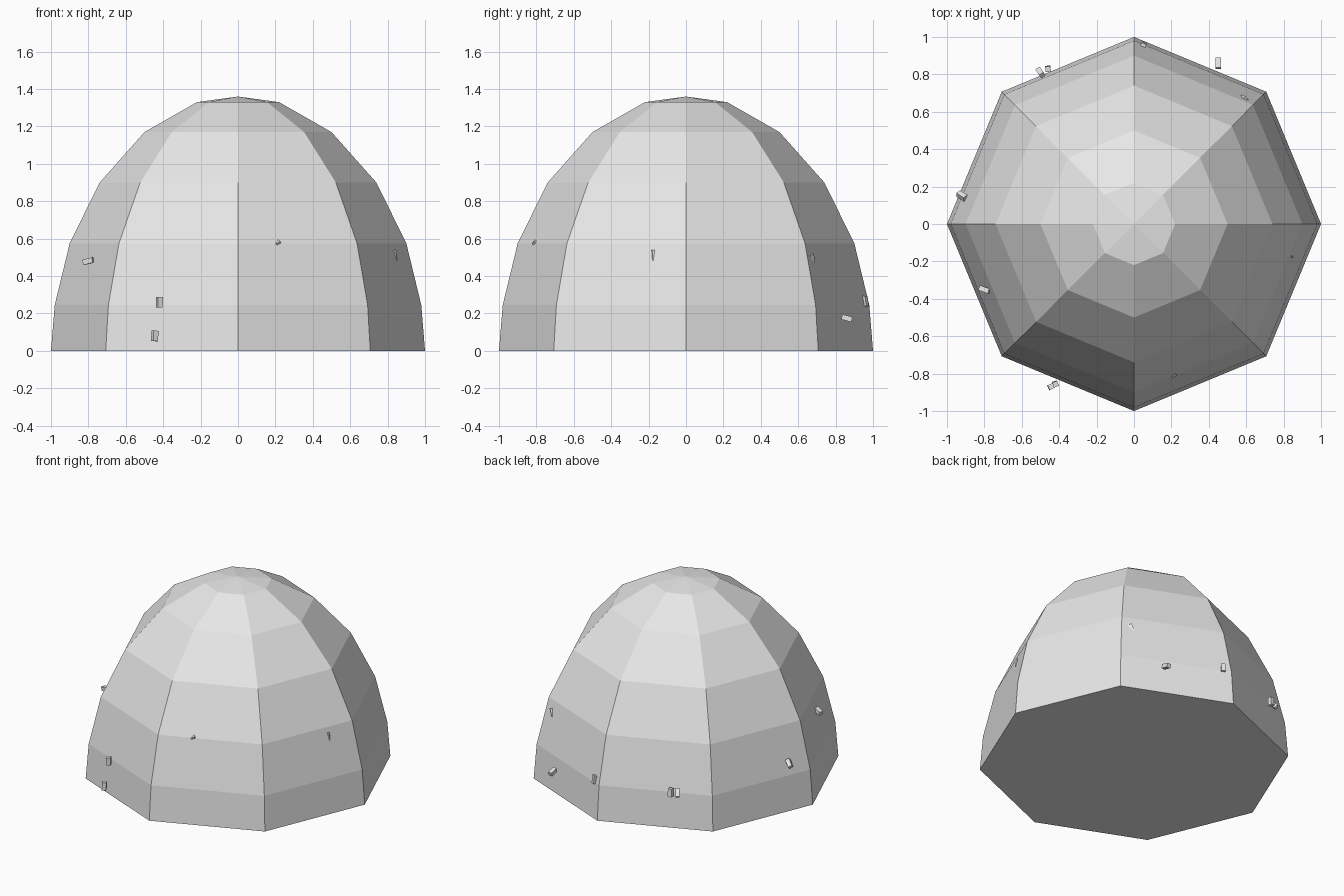
import bpy, bmesh
from math import cos, sin, pi, radians

cube = bpy.data.objects.get("Cube")
if cube:
    bpy.data.objects.remove(cube, do_unlink=True)

grey = bpy.data.materials.new("light grey")
grey.use_nodes = True
colour = (0.8, 0.8, 0.8, 1)
grey.diffuse_color = colour
grey.node_tree.nodes["Principled BSDF"].inputs["Base Color"].default_value = colour


def add_object(name, bm):
    mesh = bpy.data.meshes.new(name)
    bm.to_mesh(mesh)
    bm.free()
    mesh.materials.append(grey)
    obj = bpy.data.objects.new(name, mesh)
    bpy.context.collection.objects.link(obj)
    return obj


# Eight-sided faceted dome: stacked rings, a flat base and a shallow cap
SIDES = 8
profile = [(1, 0), (0.98, 0.245), (0.9, 0.575), (0.74, 0.9), (0.5, 1.17), (0.22, 1.33)]
bm = bmesh.new()
rings = []
for radius, height in profile:
    angles = [2 * pi * i / SIDES for i in range(SIDES)]
    rings.append([bm.verts.new((radius * cos(a), radius * sin(a), height)) for a in angles])
apex = bm.verts.new((0, 0, 1.36))
for i in range(SIDES):
    j = (i + 1) % SIDES
    for low, high in zip(rings, rings[1:]):
        bm.faces.new((low[i], low[j], high[j], high[i]))
    bm.faces.new((rings[-1][i], rings[-1][j], apex))
bm.faces.new(rings[0][::-1])
add_object("dome", bm)

# Small loose blocks around the wall: position, then tilt in degrees
blocks = [
    ((-0.42, -0.855, 0.26), (4, 0, 20)),
    ((-0.445, -0.87, 0.08), (0, 3, 25)),
    ((-0.8, -0.35, 0.48), (10, 75, -10)),
    ((0.45, 0.86, 0.175), (-105, 0, 0)),
    ((-0.5, 0.81, 0.26), (40, 0, 35)),
    ((-0.46, 0.83, 0.26), (5, 0, 5)),
    ((-0.92, 0.15, 0.33), (50, 30, 35)),
    # mostly sunk into the wall
    ((0.05, 0.955, 0.265), (8, 0, -30)),
    ((0.215, -0.79, 0.565), (30, -35, 20)),
    ((0.83, -0.17, 0.51), (0, -8, 15)),
    ((0.583, 0.668, 0.49), (20, 10, 45)),
]
for number, (place, tilt) in enumerate(blocks, 1):
    bm = bmesh.new()
    bmesh.ops.create_cube(bm, size=1)
    bmesh.ops.scale(bm, vec=(0.028, 0.028, 0.056), verts=bm.verts)
    block = add_object(f"loose_block_{number}", bm)
    block.location = place
    block.rotation_euler = [radians(a) for a in tilt]
